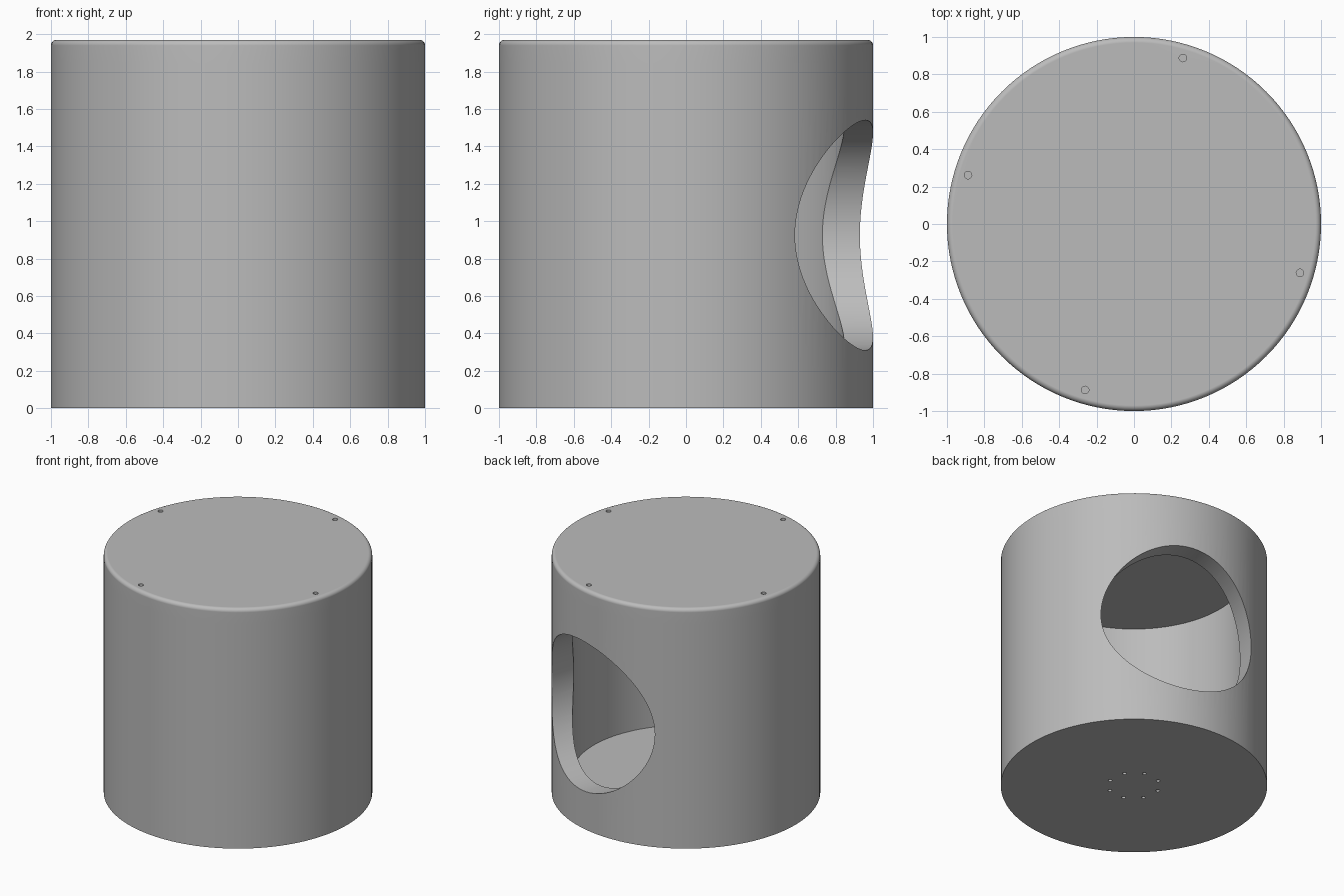
import bpy, math
from mathutils import Vector

old = bpy.data.objects.get("Cube")
if old:
    bpy.data.objects.remove(old, do_unlink=True)

SEGMENTS = 128
TURN = math.radians(73.6)          # heading of the doorway and hole patterns
OUTER, INNER = 1.0, 0.845
FLOOR, RIM, TOP = 0.155, 1.845, 1.97

grey = bpy.data.materials.new("plain_grey")
grey.use_nodes = True
GREY = (0.5, 0.5, 0.5, 1)
grey.diffuse_color = GREY
grey.node_tree.nodes["Principled BSDF"].inputs["Base Color"].default_value = GREY


def cylinder(name, radius, start, end, sides=SEGMENTS):
    """Solid cylinder between two points."""
    start, end = Vector(start), Vector(end)
    axis = end - start
    bpy.ops.mesh.primitive_cylinder_add(
        vertices=sides, radius=radius, depth=axis.length,
        location=(start + end) / 2,
        rotation=axis.to_track_quat('Z', 'Y').to_euler())
    obj = bpy.context.object
    obj.name = name
    obj.data.materials.append(grey)
    return obj


def apply_modifier(obj, mod):
    bpy.ops.object.select_all(action='DESELECT')
    obj.select_set(True)
    bpy.context.view_layer.objects.active = obj
    bpy.ops.object.modifier_apply(modifier=mod.name)


def cut(obj, cutter):
    cutter.hide_render = True
    mod = obj.modifiers.new("cut", 'BOOLEAN')
    mod.operation = 'DIFFERENCE'
    mod.solver = 'EXACT'
    mod.object = cutter
    apply_modifier(obj, mod)
    bpy.data.objects.remove(cutter, do_unlink=True)


def drill_ring(obj, count, ring, radius, bottom, top):
    """Drill a ring of vertical holes."""
    for i in range(count):
        a = TURN + i * math.tau / count
        x, y = ring * math.cos(a), ring * math.sin(a)
        cut(obj, cylinder("drill", radius, (x, y, bottom), (x, y, top), 24))


# Hollow body with a round doorway through one wall
body = cylinder("body", OUTER, (0, 0, 0), (0, 0, RIM))
cut(body, cylinder("hollow", INNER, (0, 0, FLOOR), (0, 0, RIM + 0.5)))
out = Vector((math.cos(TURN), math.sin(TURN), 0))
middle = Vector((0, 0, 0.925))
cut(body, cylinder("doorway", 0.615, middle, middle + out * 1.5))

# Screw holes in the rim and drain holes in the floor
drill_ring(body, 4, 0.925, 0.02, 1.65, RIM + 0.1)
drill_ring(body, 8, 0.195, 0.015, -0.1, FLOOR + 0.1)

# Lid with a rounded upper edge and matching screw holes
lid = cylinder("lid", OUTER, (0, 0, RIM), (0, 0, TOP))
weights = lid.data.attributes.new("bevel_weight_edge", 'FLOAT', 'EDGE')
high = max(v.co.z for v in lid.data.vertices)
for edge in lid.data.edges:
    if all(lid.data.vertices[v].co.z > high - 0.001 for v in edge.vertices):
        weights.data[edge.index].value = 1
bevel = lid.modifiers.new("round", 'BEVEL')
bevel.limit_method = 'WEIGHT'
bevel.width = 0.03
bevel.segments = 5
apply_modifier(lid, bevel)
drill_ring(lid, 4, 0.925, 0.02, RIM - 0.1, TOP + 0.1)

# Smooth round walls, crisp rims
for obj in (body, lid):
    bpy.ops.object.select_all(action='DESELECT')
    obj.select_set(True)
    bpy.context.view_layer.objects.active = obj
    bpy.ops.object.shade_smooth_by_angle(angle=math.radians(30))
    normals = obj.modifiers.new("even_shading", 'WEIGHTED_NORMAL')
    normals.keep_sharp = True
